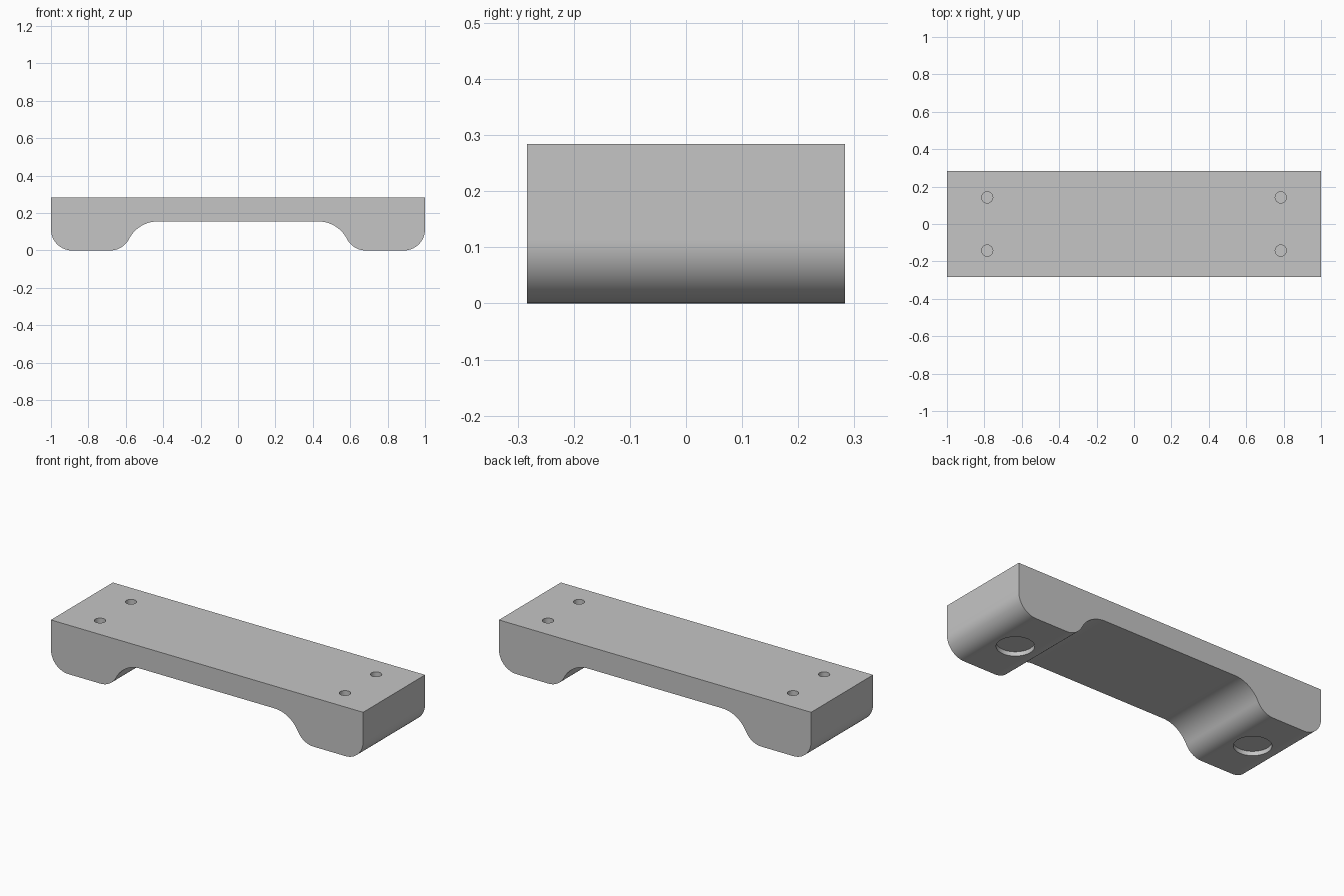
import bpy, bmesh
from math import sin, cos, atan2, pi, radians

LENGTH, DEPTH, HEIGHT = 2.0, 0.567, 0.284
UNDER = 0.155              # height of the bridge underside
R_FOOT, R_ARCH = 0.113, 0.171
FOOT_X = 0.785             # foot centre

cube = bpy.data.objects.get("Cube")
if cube:
    bpy.data.objects.remove(cube, do_unlink=True)

grey = bpy.data.materials.new("light grey")
grey.use_nodes = True
colour = (0.56, 0.56, 0.56, 1)
grey.diffuse_color = colour
grey.node_tree.nodes["Principled BSDF"].inputs["Base Color"].default_value = colour


def arc(cx, cz, r, a0, a1, n=14):
    steps = [a0 + (a1 - a0) * i / n for i in range(n + 1)]
    return [(cx + r * cos(a), cz + r * sin(a)) for a in steps]


def cutter(name, x, y, z0, z1, r):
    bpy.ops.mesh.primitive_cylinder_add(
        vertices=40, radius=r, depth=z1 - z0, location=(x, y, (z0 + z1) / 2))
    ob = bpy.context.object
    ob.name = name
    ob.hide_render = True
    ob.data.materials.append(grey)
    return ob


# Half profile: outer rounded corner, foot, then tangent S-curve into the arch
outer_x = LENGTH / 2 - R_FOOT
inner_x = 2 * FOOT_X - outer_x
arch_x, arch_z = 0.43, UNDER - R_ARCH
lean = atan2(inner_x - arch_x, R_FOOT - arch_z)
turn = pi / 2 - lean
half = [(LENGTH / 2, HEIGHT)]
half += arc(outer_x, R_FOOT, R_FOOT, 0, -pi / 2)
half += arc(inner_x, R_FOOT, R_FOOT, -pi / 2, turn - pi)
half += arc(arch_x, arch_z, R_ARCH, turn, pi / 2)[1:]
profile = half + [(-x, z) for x, z in reversed(half)]

# Bridge body, extruded front to back
bm = bmesh.new()
face = bm.faces.new([bm.verts.new((x, -DEPTH / 2, z)) for x, z in profile])
ext = bmesh.ops.extrude_face_region(bm, geom=[face])
moved = [v for v in ext["geom"] if isinstance(v, bmesh.types.BMVert)]
bmesh.ops.translate(bm, verts=moved, vec=(0, DEPTH, 0))
bmesh.ops.recalc_face_normals(bm, faces=bm.faces)
mesh = bpy.data.meshes.new("bridge_body")
bm.to_mesh(mesh)
bm.free()
mesh.materials.append(grey)
body = bpy.data.objects.new("bridge_body", mesh)
bpy.context.collection.objects.link(body)

# Blind screw holes in the top and shallow round pad recesses under the feet
cutters = []
for sx in (-1, 1):
    cutters.append(cutter("pad_recess_cutter", sx * FOOT_X, 0, -0.1, 0.025, 0.098))
    for sy in (-1, 1):
        cutters.append(cutter("screw_hole_cutter", sx * FOOT_X, sy * 0.142,
                              HEIGHT - 0.14, HEIGHT + 0.1, 0.03))

bpy.ops.object.select_all(action='DESELECT')
body.select_set(True)
bpy.context.view_layer.objects.active = body
for c in cutters:
    mod = body.modifiers.new("cut", 'BOOLEAN')
    mod.operation = 'DIFFERENCE'
    mod.solver = 'EXACT'
    mod.object = c
    bpy.ops.object.modifier_apply(modifier=mod.name)
for c in cutters:
    bpy.data.objects.remove(c, do_unlink=True)

bpy.ops.object.shade_smooth_by_angle(angle=radians(30))
